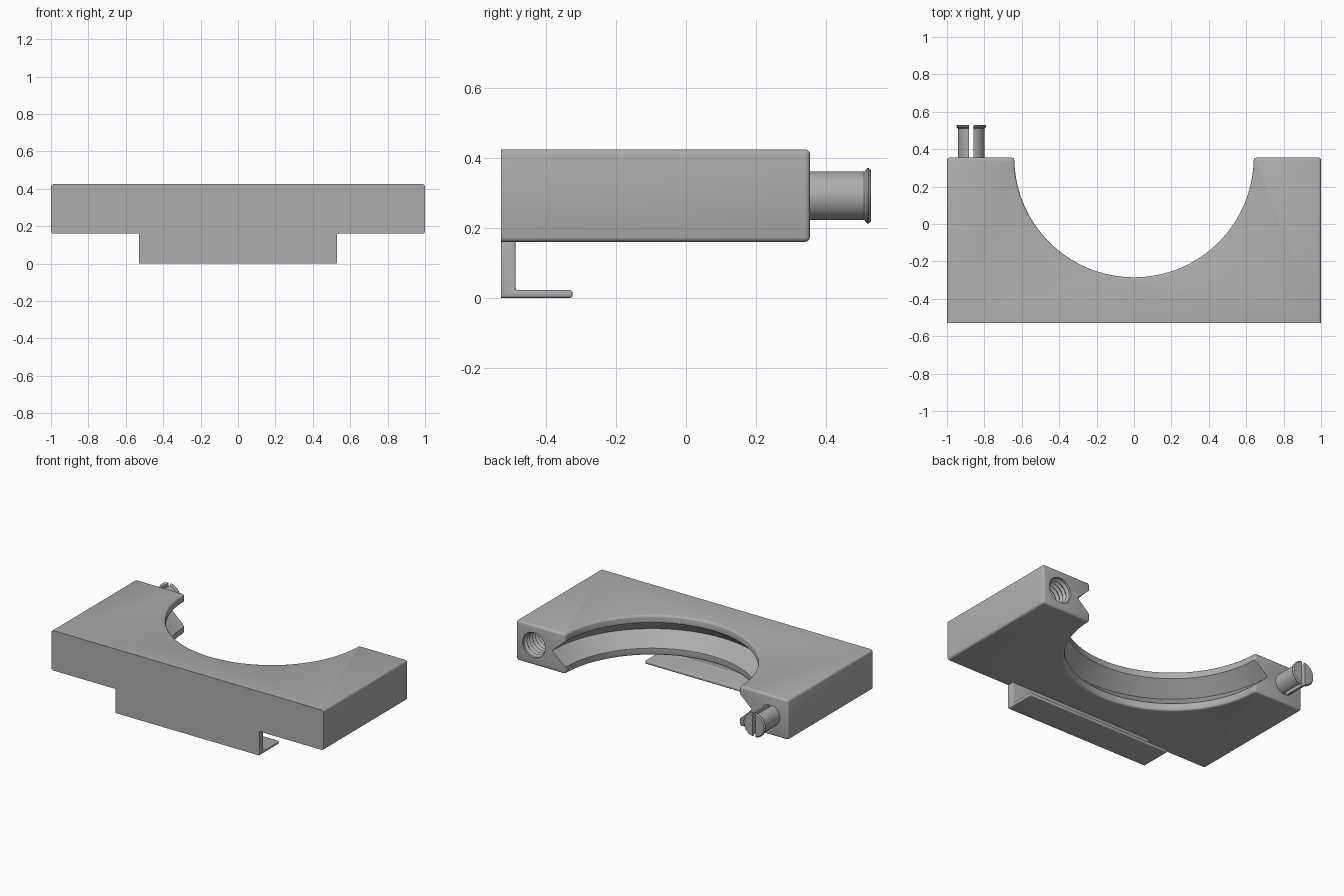
import bpy, bmesh, math
from mathutils import Vector, Matrix

old = bpy.data.objects.get("Cube")
if old:
    bpy.data.objects.remove(old, do_unlink=True)

grey = bpy.data.materials.new("matte grey")
grey.use_nodes = True
GREY = (0.42, 0.42, 0.42, 1)
grey.diffuse_color = GREY
grey.node_tree.nodes["Principled BSDF"].inputs["Base Color"].default_value = GREY

FRONT, BACK = -0.53, 0.355
BOTTOM, TOP = 0.16, 0.425
MID = (BOTTOM + TOP) / 2
BORE = 0.64


def finish(bm, name):
    bmesh.ops.recalc_face_normals(bm, faces=bm.faces)
    mesh = bpy.data.meshes.new(name)
    bm.to_mesh(mesh)
    bm.free()
    mesh.materials.append(grey)
    ob = bpy.data.objects.new(name, mesh)
    bpy.context.collection.objects.link(ob)
    return ob


def extrude(name, points, direction, rounding):
    """Extrude a flat outline and round its sharp edges, leaving the front face crisp."""
    bm = bmesh.new()
    face = bm.faces.new([bm.verts.new(p) for p in points])
    new = bmesh.ops.extrude_face_region(bm, geom=[face])["geom"]
    bmesh.ops.translate(bm, vec=direction, verts=[v for v in new if isinstance(v, bmesh.types.BMVert)])
    bmesh.ops.recalc_face_normals(bm, faces=bm.faces)
    sharp = [e for e in bm.edges if e.calc_face_angle(0) > 0.9
             and not all(abs(v.co.y - FRONT) < 1e-4 for v in e.verts)]
    bmesh.ops.bevel(bm, geom=sharp, offset=rounding, offset_type="OFFSET",
                    segments=3, profile=0.5, affect="EDGES", clamp_overlap=True)
    return finish(bm, name)


def lathe(name, profile, centre, along_y=False, steps=48, closed=False):
    """Revolve (radius, height) points about z, or about y."""
    bm = bmesh.new()
    vs = [bm.verts.new((r, 0, h)) for r, h in profile]
    edges = [bm.edges.new(pair) for pair in zip(vs, vs[1:])]
    if closed:
        edges.append(bm.edges.new((vs[-1], vs[0])))
    bmesh.ops.spin(bm, geom=vs + edges, cent=(0, 0, 0), axis=(0, 0, 1),
                   angle=math.tau, steps=steps)
    bmesh.ops.remove_doubles(bm, verts=bm.verts, dist=1e-5)
    if along_y:
        bmesh.ops.rotate(bm, matrix=Matrix.Rotation(-math.pi / 2, 3, "X"), verts=bm.verts)
    bmesh.ops.translate(bm, vec=centre, verts=bm.verts)
    return finish(bm, name)


def cut(target, cutter):
    mod = target.modifiers.new(cutter.name, "BOOLEAN")
    mod.operation, mod.solver, mod.object = "DIFFERENCE", "EXACT", cutter
    bpy.context.view_layer.objects.active = target
    bpy.ops.object.modifier_apply(modifier=mod.name)
    bpy.data.objects.remove(cutter, do_unlink=True)


def smooth(ob):
    bpy.ops.object.select_all(action="DESELECT")
    ob.select_set(True)
    bpy.context.view_layer.objects.active = ob
    bpy.ops.object.shade_smooth_by_angle(angle=math.radians(32))


# Block with a half-round opening in its back
arc = [(BORE * math.cos(a), BACK - BORE * math.sin(a), BOTTOM)
       for a in (math.pi * i / 64 for i in range(65))]
outline = [(-1, BACK, BOTTOM), (-1, FRONT, BOTTOM), (1, FRONT, BOTTOM), (1, BACK, BOTTOM)] + arc
block = extrude("clamp_block", outline, Vector((0, 0, TOP - BOTTOM)), 0.014)

# V-shaped groove around the opening
groove = [(0.735, 0), (0.6, 0.122), (0.6, -0.122)]
cut(block, lathe("groove_cutter", groove, (0, BACK, MID), steps=128, closed=True))

# Threaded socket in the left arm
PITCH, TURNS, DEPTH = 0.03, 8, 0.24
thread = [(0, -DEPTH)]
for i in range(TURNS):
    y = -DEPTH + i * PITCH
    thread += [(0.07, y), (0.083, y + PITCH / 2)]
thread += [(0.083, 0.02), (0, 0.02)]
cut(block, lathe("socket_cutter", thread, (0.87, BACK, MID), along_y=True))
smooth(block)

# Split snap peg on the right arm
peg_profile = [(0, -0.02), (0.07, -0.02), (0.07, 0.155), (0.08, 0.163),
               (0.08, 0.168), (0.073, 0.175), (0, 0.175)]
peg = lathe("snap_peg", peg_profile, (-0.87, BACK, MID), along_y=True)
bm = bmesh.new()
bmesh.ops.create_cube(bm, size=1)
bmesh.ops.scale(bm, vec=(0.022, 0.3, 0.3), verts=bm.verts)
bmesh.ops.translate(bm, vec=(-0.87, BACK + 0.151, MID), verts=bm.verts)
cut(peg, finish(bm, "slot_cutter"))
smooth(peg)

# L-shaped hook under the front edge
hook = [(FRONT, 0), (-0.325, 0), (-0.325, 0.022), (-0.488, 0.022),
        (-0.488, BOTTOM + 0.02), (FRONT, BOTTOM + 0.02)]
lip = extrude("front_hook", [(-0.53, y, z) for y, z in hook], Vector((1.06, 0, 0)), 0.007)
smooth(lip)
